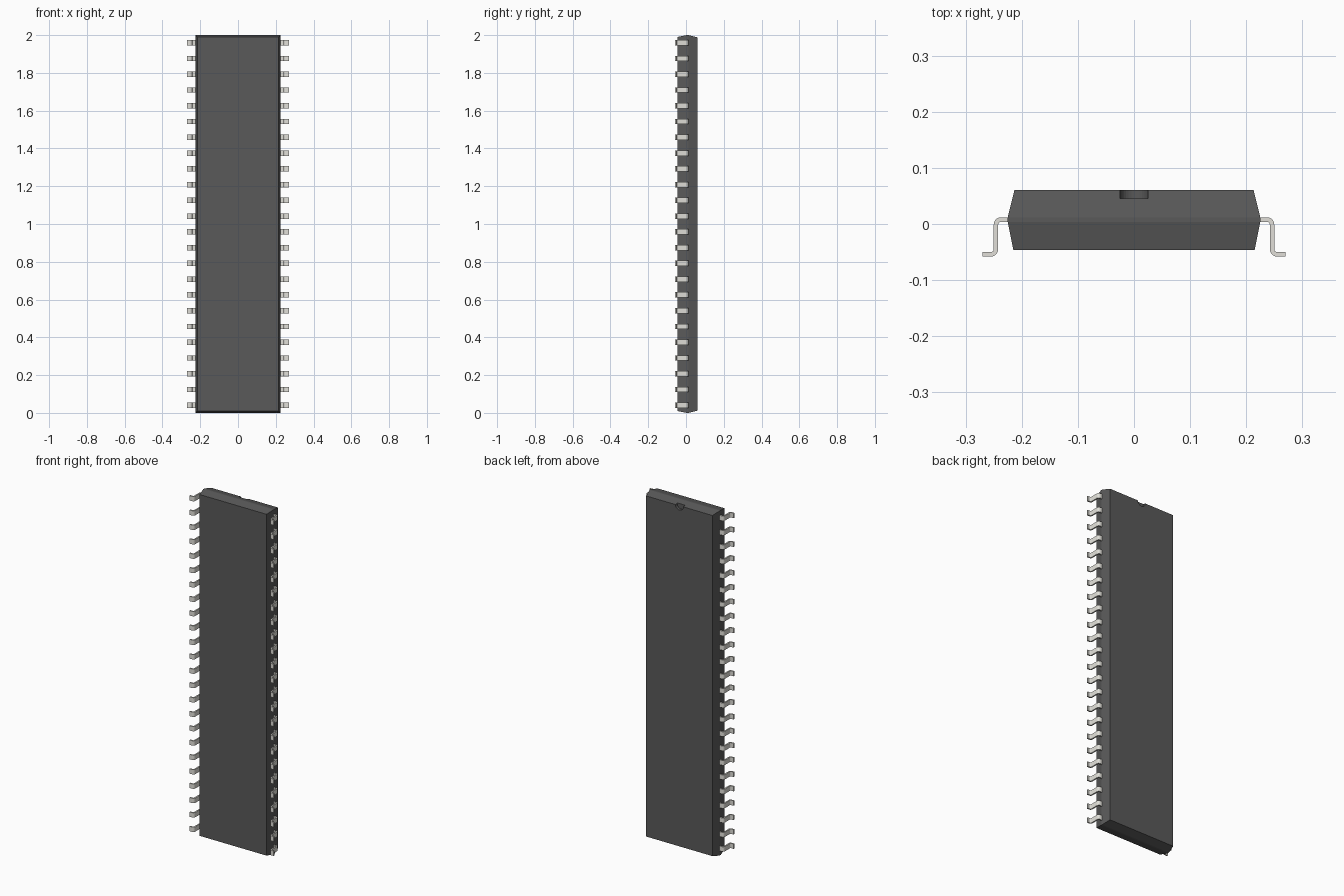
import bpy, bmesh, math

if "Cube" in bpy.data.objects:
    bpy.data.objects.remove(bpy.data.objects["Cube"])

def material(name, color):
    m = bpy.data.materials.new(name)
    m.diffuse_color = (*color, 1)
    m.use_nodes = True
    m.node_tree.nodes["Principled BSDF"].inputs["Base Color"].default_value = m.diffuse_color
    return m

def make_object(name, bm, mat):
    bmesh.ops.recalc_face_normals(bm, faces=bm.faces[:])
    mesh = bpy.data.meshes.new(name)
    bm.to_mesh(mesh)
    bm.free()
    obj = bpy.data.objects.new(name, mesh)
    bpy.context.collection.objects.link(obj)
    mesh.materials.append(mat)
    return obj

def apply_all(obj):
    bpy.ops.object.select_all(action='DESELECT')
    obj.select_set(True)
    bpy.context.view_layer.objects.active = obj
    for mod in list(obj.modifiers):
        bpy.ops.object.modifier_apply(modifier=mod.name)

plastic = material("dark_plastic", (0.1, 0.1, 0.1))
metal = material("lead_metal", (0.75, 0.74, 0.69))

# Package body: tapered rectangles lofted from front to back (y, inset)
bm = bmesh.new()
rings = []
for y, inset in [(-0.046, 0.010), (0.004, 0), (0.012, 0), (0.061, 0.012)]:
    w = 0.225 - inset
    rings.append([bm.verts.new(p) for p in
                  [(-w, y, inset), (w, y, inset), (w, y, 2 - inset), (-w, y, 2 - inset)]])
for a, b in zip(rings, rings[1:]):
    for i in range(4):
        j = (i + 1) % 4
        bm.faces.new((a[i], a[j], b[j], b[i]))
bm.faces.new(rings[0])
bm.faces.new(rings[-1])
body = make_object("package_body", bm, plastic)

# Round orientation notch at the top end of the back face
bpy.ops.mesh.primitive_cylinder_add(vertices=32, radius=0.025, depth=0.04,
                                    location=(0, 0.065, 1.988),
                                    rotation=(math.pi / 2, 0, 0))
cutter = bpy.context.object
cutter.name = "notch_cutter"
cutter.hide_render = True
cutter.data.materials.append(plastic)
mod = body.modifiers.new("notch", 'BOOLEAN')
mod.object = cutter
mod.operation = 'DIFFERENCE'
mod.solver = 'EXACT'
apply_all(body)
bpy.data.objects.remove(cutter)

# Gull-wing lead: bent strip with two rounded corners
PITCH, WIDTH, T = 0.0834, 0.028, 0.004
Y_TOP, Y_FOOT, X_LEG, R, STEPS = 0.008, -0.054, 0.246, 0.009, 5
side_a, side_b = [(0.212, Y_TOP + T)], [(0.212, Y_TOP - T)]
for i in range(STEPS + 1):
    t = math.pi / 2 * (1 - i / STEPS)
    cx, cy = X_LEG - R, Y_TOP - R
    side_a.append((cx + (R + T) * math.cos(t), cy + (R + T) * math.sin(t)))
    side_b.append((cx + (R - T) * math.cos(t), cy + (R - T) * math.sin(t)))
for i in range(STEPS + 1):
    t = math.pi + math.pi / 2 * i / STEPS
    cx, cy = X_LEG + R, Y_FOOT + R
    side_a.append((cx + (R - T) * math.cos(t), cy + (R - T) * math.sin(t)))
    side_b.append((cx + (R + T) * math.cos(t), cy + (R + T) * math.sin(t)))
side_a.append((0.27, Y_FOOT + T))
side_b.append((0.27, Y_FOOT - T))

bm = bmesh.new()
z0 = 1 - 11.5 * PITCH - WIDTH / 2
outline = [bm.verts.new((x, y, z0)) for x, y in side_a + side_b[::-1]]
face = bm.faces.new(outline)
ext = bmesh.ops.extrude_face_region(bm, geom=[face])
bmesh.ops.translate(bm, vec=(0, 0, WIDTH),
                    verts=[v for v in ext["geom"] if isinstance(v, bmesh.types.BMVert)])
leads = make_object("leads", bm, metal)

# Row of 24 leads, mirrored to the other side
arr = leads.modifiers.new("row", 'ARRAY')
arr.count = 24
arr.use_relative_offset = False
arr.use_constant_offset = True
arr.constant_offset_displace = (0, 0, PITCH)
leads.modifiers.new("other_side", 'MIRROR')
apply_all(leads)
bpy.ops.object.shade_smooth_by_angle(angle=math.radians(30))
